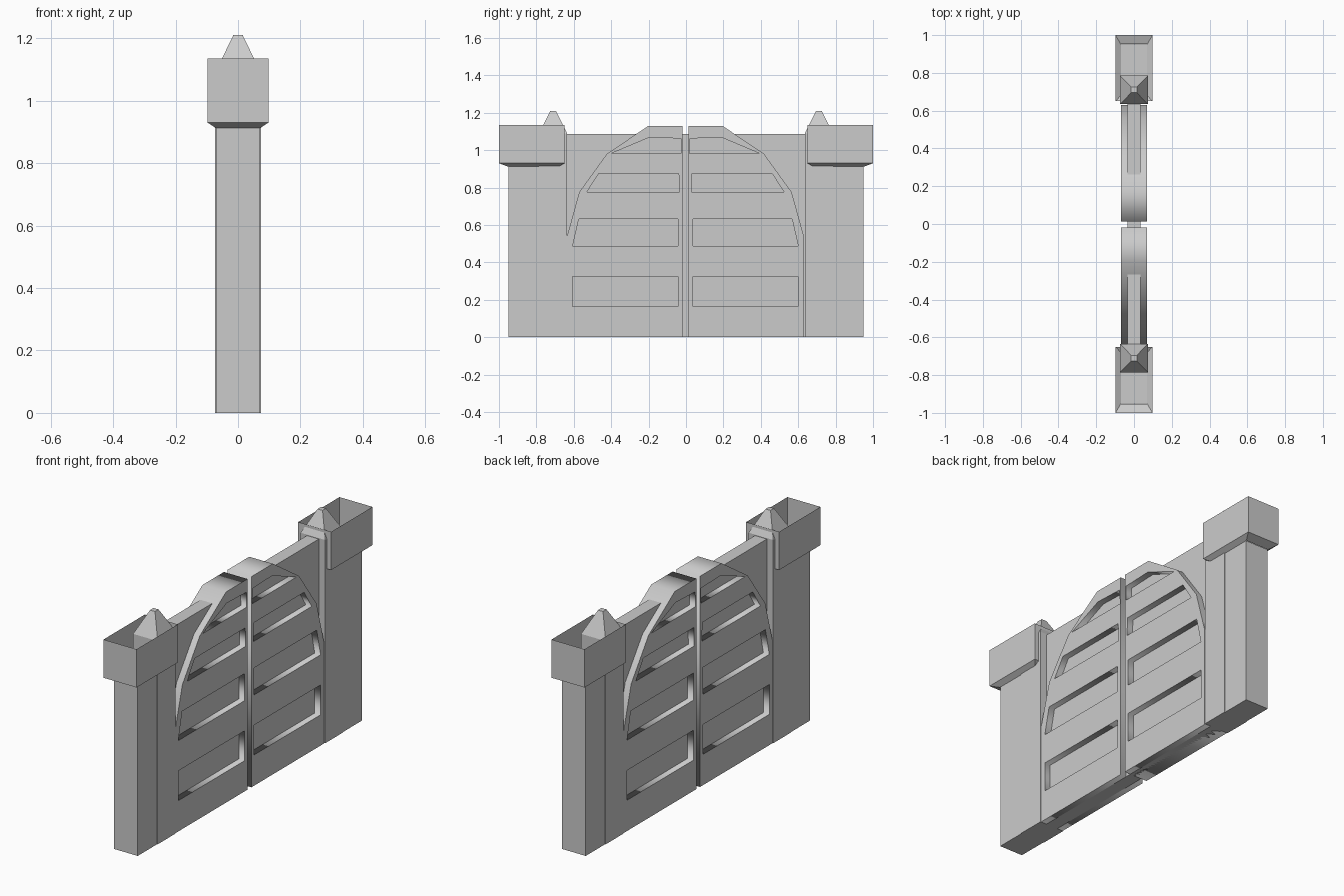
import bpy, bmesh, math

if "Cube" in bpy.data.objects:
    bpy.data.objects.remove(bpy.data.objects["Cube"])


def mesh_object(name, bm):
    bmesh.ops.recalc_face_normals(bm, faces=bm.faces)
    me = bpy.data.meshes.new(name)
    bm.to_mesh(me)
    bm.free()
    ob = bpy.data.objects.new(name, me)
    bpy.context.collection.objects.link(ob)
    return ob


def loft(name, rings, cap_top=True, cap_bottom=True):
    """Stack of rectangles (half_x, y0, y1, z) joined into one solid or shell."""
    bm = bmesh.new()
    loops = []
    for hx, y0, y1, z in rings:
        loops.append([bm.verts.new(p) for p in
                      ((-hx, y0, z), (hx, y0, z), (hx, y1, z), (-hx, y1, z))])
    for a, b in zip(loops, loops[1:]):
        for i in range(4):
            j = (i + 1) % 4
            bm.faces.new((a[i], a[j], b[j], b[i]))
    if cap_bottom:
        bm.faces.new(loops[0][::-1])
    if cap_top:
        bm.faces.new(loops[-1])
    return mesh_object(name, bm)


# Outline of one leaf and its panel openings, as (y, z)
leaf = [(.016, 0), (.633, 0), (.633, .54), (.568, .775), (.42, .98),
        (.198, 1.13), (.016, 1.13)]
panels = [
    [(.04, .165), (.603, .165), (.603, .325), (.04, .325)],
    [(.04, .487), (.603, .487), (.57, .632), (.04, .632)],
    [(.033, .775), (.528, .775), (.463, .875), (.036, .875)],
    [(.023, .982), (.397, .982), (.192, 1.068), (.025, 1.062)],
]


def gate_leaf(name, side):
    cu = bpy.data.curves.new(name, 'CURVE')
    cu.dimensions = '2D'
    cu.fill_mode = 'BOTH'
    cu.extrude = .07
    for pts in [leaf] + panels:
        sp = cu.splines.new('POLY')
        sp.points.add(len(pts) - 1)
        for p, (y, z) in zip(sp.points, pts):
            p.co = (y * side - .003, z, 0, 1)
        sp.use_cyclic_u = True
    ob = bpy.data.objects.new(name, cu)
    ob.rotation_euler = (math.pi / 2, 0, math.pi / 2)
    bpy.context.collection.objects.link(ob)
    bpy.ops.object.select_all(action='DESELECT')
    ob.select_set(True)
    bpy.context.view_layer.objects.active = ob
    bpy.ops.object.convert(target='MESH')


# Thin backing wall between the posts
loft("backing_wall", [(.035, -.64, .64, 0), (.035, -.64, .64, 1.085)])

for side, label in ((-1, "left"), (1, "right")):
    def span(hx, a, b, z):
        return (hx, min(a * side, b * side), max(a * side, b * side), z)

    gate_leaf(label + "_gate_leaf", side)
    # Hinge post with a truncated pyramid finial
    loft(label + "_hinge_post", [
        span(.073, .635, .785, 0), span(.073, .635, .785, 1.09),
        span(.015, .695, .725, 1.21)])
    # Outer pillar
    loft(label + "_pillar", [span(.07, .66, .95, 0), span(.07, .66, .95, .912)])
    # Open-topped pillar cap with a chamfered underside
    loft(label + "_pillar_cap", [
        span(.07, .68, .952, .912), span(.098, .65, 1, .93),
        span(.098, .65, 1, 1.135)], cap_top=False, cap_bottom=False)
